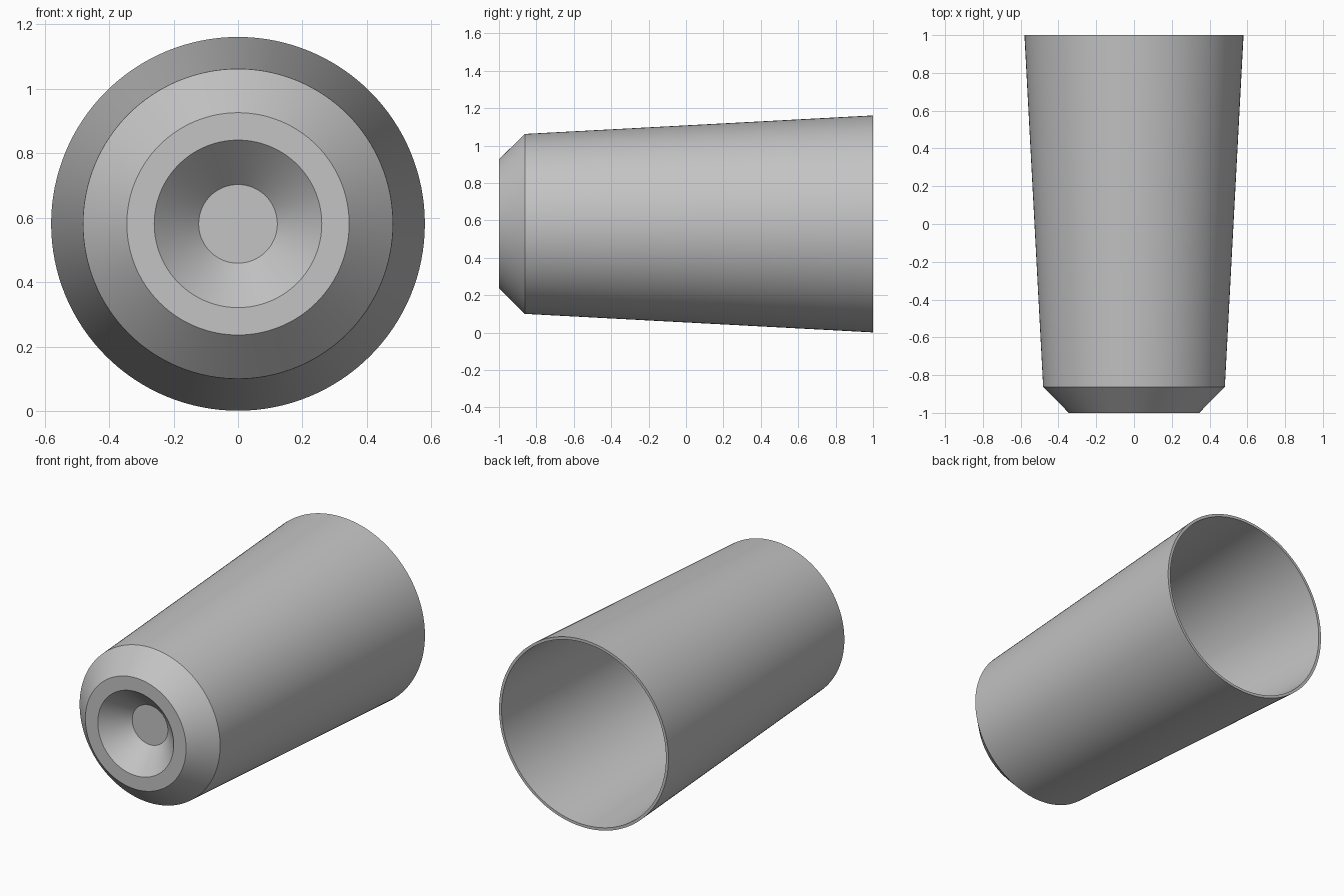
import bpy
import bmesh
from math import cos, sin, tau, radians

SIDES = 128
CENTRE_Z = 0.581

if "Cube" in bpy.data.objects:
    bpy.data.objects.remove(bpy.data.objects["Cube"], do_unlink=True)

# Plain grey material
grey = bpy.data.materials.new("plain grey")
grey.use_nodes = True
colour = (0.55, 0.55, 0.55, 1)
grey.diffuse_color = colour
grey.node_tree.nodes["Principled BSDF"].inputs["Base Color"].default_value = colour


def lathe(name, profile, material):
    """Spin (radius, y) points about the y axis and cap both ends."""
    bm = bmesh.new()
    rings = [[bm.verts.new((r * cos(tau * i / SIDES), y, r * sin(tau * i / SIDES)))
              for i in range(SIDES)] for r, y in profile]
    for a, b in zip(rings, rings[1:]):
        for i in range(SIDES):
            j = (i + 1) % SIDES
            bm.faces.new((a[i], a[j], b[j], b[i]))
    bm.faces.new(rings[0])
    bm.faces.new(rings[-1])
    bmesh.ops.recalc_face_normals(bm, faces=bm.faces)
    mesh = bpy.data.meshes.new(name)
    bm.to_mesh(mesh)
    bm.free()
    mesh.materials.append(material)
    obj = bpy.data.objects.new(name, mesh)
    obj.location.z = CENTRE_Z
    bpy.context.collection.objects.link(obj)
    return obj


# Outside: recess floor, recess lip, front face, chamfer, open rim
outside = [(0.122, -0.86), (0.26, -1), (0.345, -1), (0.481, -0.862), (0.58, 1)]
# Inside: the same wall, one thickness in, back to the recess floor
inside = [(0.563, 1), (0.464, -0.855), (0.338, -0.983), (0.267, -0.983), (0.129, -0.843)]

cup = lathe("tapered_cup", outside + inside, grey)

# Smooth round walls with crisp rims
bpy.ops.object.select_all(action="DESELECT")
cup.select_set(True)
bpy.context.view_layer.objects.active = cup
bpy.ops.object.shade_smooth_by_angle(angle=radians(30))
